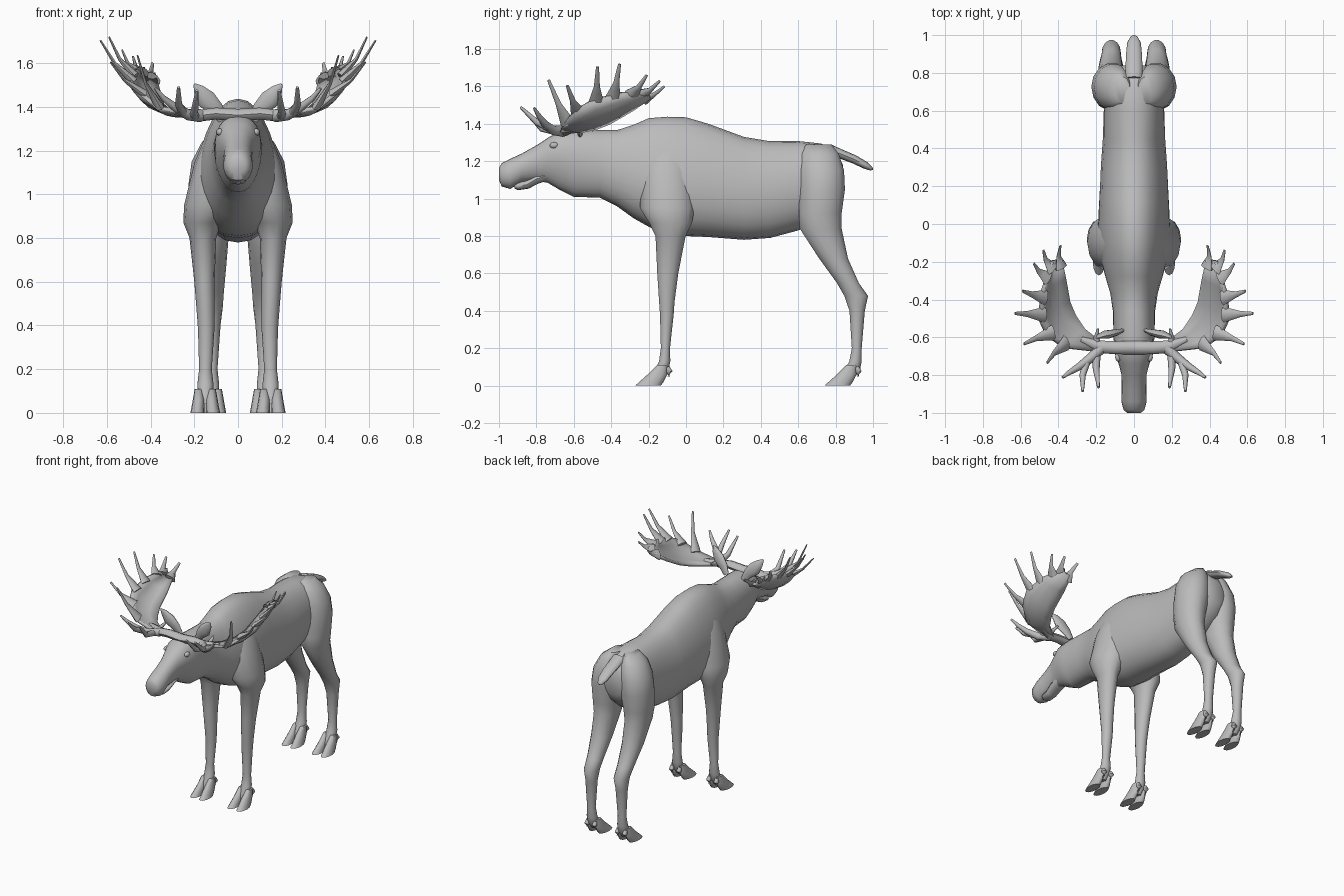
import bpy, bmesh, math
from mathutils import Vector

coat = bpy.data.materials.new("grey coat")
coat.diffuse_color = (0.5, 0.5, 0.5, 1)


def finish(name, bm, mirror=False, thick=0, angle=50):
    """Turn a bmesh into a smooth-shaded object, mirrored left to right if asked."""
    bmesh.ops.recalc_face_normals(bm, faces=bm.faces)
    me = bpy.data.meshes.new(name)
    bm.to_mesh(me)
    bm.free()
    me.materials.append(coat)
    me.polygons.foreach_set("use_smooth", [True] * len(me.polygons))
    me.set_sharp_from_angle(angle=math.radians(angle))
    ob = bpy.data.objects.new(name, me)
    bpy.context.collection.objects.link(ob)
    if thick:
        m = ob.modifiers.new("thickness", "SOLIDIFY")
        m.thickness, m.offset = thick, 0
    if mirror:
        m = ob.modifiers.new("mirror", "MIRROR")
        m.use_mirror_merge = False
    return ob


def skin(bm, rings):
    """Bridge closed rings of points and cap both ends."""
    vs = [[bm.verts.new(p) for p in r] for r in rings]
    n = len(vs[0])
    for a, b in zip(vs, vs[1:]):
        for i in range(n):
            bm.faces.new((a[i], a[(i + 1) % n], b[(i + 1) % n], b[i]))
    bm.faces.new(vs[0])
    bm.faces.new(vs[-1])


def turn(n):
    return [2 * math.pi * i / n for i in range(n)]


def column(bm, sections, n=14):
    """Upright loft from rows of z, y front, y back, x inner, x outer."""
    skin(bm, [[((x0 + x1) / 2 + (x1 - x0) / 2 * math.cos(t),
                (y0 + y1) / 2 + (y1 - y0) / 2 * math.sin(t), z) for t in turn(n)]
              for z, y0, y1, x0, x1 in sections])


def tube(bm, pts, radii, flat=1.0, ref=(0, 0, 1), n=8):
    """Tapered tube through points; flat squashes it along ref."""
    pts = [Vector(p) for p in pts]
    rings = []
    for i, (p, r) in enumerate(zip(pts, radii)):
        d = (pts[min(i + 1, len(pts) - 1)] - pts[max(i - 1, 0)]).normalized()
        side = d.cross(Vector(ref)).normalized()
        up = side.cross(d)
        rings.append([p + side * r * math.cos(t) + up * r * flat * math.sin(t) for t in turn(n)])
    skin(bm, rings)


def ball(bm, centre, size):
    made = bmesh.ops.create_uvsphere(bm, u_segments=12, v_segments=8, radius=1)["verts"]
    bmesh.ops.scale(bm, vec=size, verts=made)
    bmesh.ops.translate(bm, vec=centre, verts=made)


# Head, neck and trunk: y, top, bottom, half width, pear (positive is wider below)
spine = [
    (-1.0, 1.165, 1.10, .035, 0), (-.985, 1.19, 1.065, .055, 0), (-.94, 1.213, 1.052, .067, 0),
    (-.88, 1.24, 1.088, .065, 0), (-.80, 1.285, 1.095, .066, -.1), (-.74, 1.325, 1.085, .08, -.2),
    (-.68, 1.358, 1.05, .102, -.2), (-.60, 1.368, 1.01, .108, -.1), (-.46, 1.366, 1.005, .112, 0),
    (-.37, 1.366, .96, .125, .1), (-.28, 1.395, .895, .15, .15), (-.2, 1.43, .85, .17, .2),
    (-.1, 1.438, .81, .185, .2), (0, 1.435, .80, .187, .2), (.12, 1.40, .795, .183, .15),
    (.31, 1.33, .78, .175, .1), (.45, 1.307, .79, .165, .1), (.6, 1.308, .83, .16, 0),
    (.72, 1.295, .88, .15, 0), (.8, 1.26, .95, .12, 0), (.84, 1.18, 1.02, .07, 0)]
bm = bmesh.new()
skin(bm, [[(w * math.copysign(abs(math.cos(t)) ** .9, math.cos(t)) * (1 - p * math.sin(t)), y,
            (a + b) / 2 + (a - b) / 2 * math.sin(t)) for t in turn(24)]
          for y, a, b, w, p in spine])
finish("body", bm)

# Lower jaw and eyes
bm = bmesh.new()
tube(bm, [(0, -.918, 1.066), (0, -.90, 1.066), (0, -.85, 1.075), (0, -.8, 1.105), (0, -.72, 1.13)],
     [.02, .038, .042, .048, .05], flat=.55, n=12)
finish("lower_jaw", bm)
bm = bmesh.new()
ball(bm, (.083, -.705, 1.285), (.017, .024, .017))
finish("eye", bm, True)

# Ears
bm = bmesh.new()
tube(bm, [(.07, -.565, 1.34), (.1, -.575, 1.39), (.145, -.585, 1.435), (.18, -.595, 1.48), (.2, -.605, 1.505)],
     [.022, .035, .045, .026, .005], flat=.5, ref=(.2, 1, .2), n=10)
finish("ear", bm, True)

# Front legs with shoulders
bm = bmesh.new()
column(bm, [
    (1.37, -.16, -.04, .02, .07), (1.3, -.2, .01, 0, .135), (1.15, -.24, .04, 0, .198),
    (.95, -.25, .05, .02, .247), (.87, -.2, .035, .075, .25), (.8, -.165, .0, .1, .222),
    (.6, -.155, -.04, .107, .2), (.45, -.145, -.06, .107, .188), (.38, -.14, -.065, .108, .183),
    (.2, -.135, -.085, .12, .178), (.13, -.145, -.083, .112, .186), (.08, -.17, -.095, .115, .185),
    (.04, -.18, -.12, .125, .175)])
finish("front_leg", bm, True)

# Hind legs with thighs
bm = bmesh.new()
column(bm, [
    (1.29, .64, .78, .02, .1), (1.24, .61, .82, 0, .165), (1.15, .6, .848, 0, .212),
    (1.05, .6, .853, .005, .226), (.92, .6, .835, .025, .222), (.84, .605, .835, .04, .208),
    (.68, .71, .868, .053, .195), (.55, .805, .925, .065, .178), (.48, .845, .975, .07, .17),
    (.4, .873, .957, .08, .163), (.2, .886, .94, .094, .153), (.13, .872, .94, .086, .16),
    (.08, .845, .93, .086, .158), (.04, .83, .9, .095, .15)])
finish("hind_leg", bm, True)

# Cloven hooves with dewclaws
for name, x, y in (("front_hoof", .15, 0), ("hind_hoof", .122, 1.012)):
    bm = bmesh.new()
    for s in (-1, 1):
        c = x + s * .03
        column(bm, [(.11, y - .155, y - .1, c - .018, c + .018), (.06, y - .205, y - .1, c - .027, c + .027),
                    (.02, y - .25, y - .12, c + s * .004 - .03, c + s * .004 + .03),
                    (0, y - .272, y - .135, c + s * .006 - .032, c + s * .006 + .032)], 12)
        tube(bm, [(c, y - .1, .1), (c, y - .09, .075), (c, y - .092, .05)], [.012, .018, .006])
    finish(name, bm, True)

# Tail
bm = bmesh.new()
tube(bm, [(0, .77, 1.265), (0, .83, 1.238), (0, .9, 1.21), (0, .96, 1.178), (0, .99, 1.16), (0, 1, 1.155)],
     [.045, .045, .042, .036, .02, .004], flat=.55, n=12)
finish("tail", bm)

# Antler palm: a dished plate between its inner edge and its outer rim
inner = [(.17, -.625, 1.358), (.26, -.555, 1.362), (.31, -.48, 1.378), (.34, -.41, 1.405),
         (.36, -.29, 1.475), (.38, -.19, 1.55)]
rim = [(.19, -.675, 1.358), (.37, -.655, 1.40), (.46, -.59, 1.475), (.50, -.5, 1.525),
       (.485, -.36, 1.565), (.435, -.2, 1.582)]
bm = bmesh.new()
rows = []
for k, (a, b) in enumerate(zip(inner, rim)):
    a, b = Vector(a), Vector(b)
    sag = Vector((.018, 0, -.022)) * min(k, 2) / 2
    rows.append([bm.verts.new(a.lerp(b, f) + sag * 4 * f * (1 - f)) for f in (0, .25, .5, .75, 1)])
for a, b in zip(rows, rows[1:]):
    for i in range(4):
        bm.faces.new((a[i], a[i + 1], b[i + 1], b[i]))
finish("antler_palm", bm, True, thick=.02)

# Palm tines: root and tip, flattened where they leave the plate
bm = bmesh.new()
for root, tip in [
        ((.385, -.23, 1.53), (.39, -.115, 1.60)), ((.43, -.24, 1.555), (.48, -.14, 1.63)),
        ((.455, -.29, 1.56), (.53, -.21, 1.66)), ((.47, -.39, 1.54), (.59, -.355, 1.72)),
        ((.475, -.48, 1.515), (.63, -.473, 1.705)), ((.43, -.575, 1.46), (.583, -.635, 1.605)),
        ((.36, -.63, 1.40), (.46, -.735, 1.635))]:
    r, t = Vector(root), Vector(tip)
    mid = r.lerp(t, .5) + Vector((.012, 0, -.01))
    tube(bm, [r, r.lerp(mid, .6), mid, t], [.042, .026, .016, .008], flat=.5, ref=(-.7, 0, .7))
finish("antler_tines", bm, True)

# Antler beam and forward brow branch
bm = bmesh.new()
tube(bm, [(-.01, -.655, 1.362), (.1, -.655, 1.37), (.18, -.65, 1.36), (.28, -.61, 1.37)],
     [.036, .034, .034, .016], flat=.8)
tube(bm, [(.17, -.655, 1.36), (.23, -.71, 1.365), (.29, -.755, 1.40), (.34, -.785, 1.44), (.378, -.812, 1.485)],
     [.03, .026, .02, .014, .007])
tube(bm, [(.25, -.725, 1.375), (.272, -.80, 1.41), (.272, -.885, 1.49)], [.022, .017, .007])
tube(bm, [(.2, -.685, 1.36), (.2, -.77, 1.375), (.188, -.865, 1.475)], [.024, .018, .007])
tube(bm, [(.19, -.65, 1.355), (.2, -.6, 1.37), (.19, -.555, 1.39)], [.022, .014, .006])
finish("antler_beam", bm, True)
